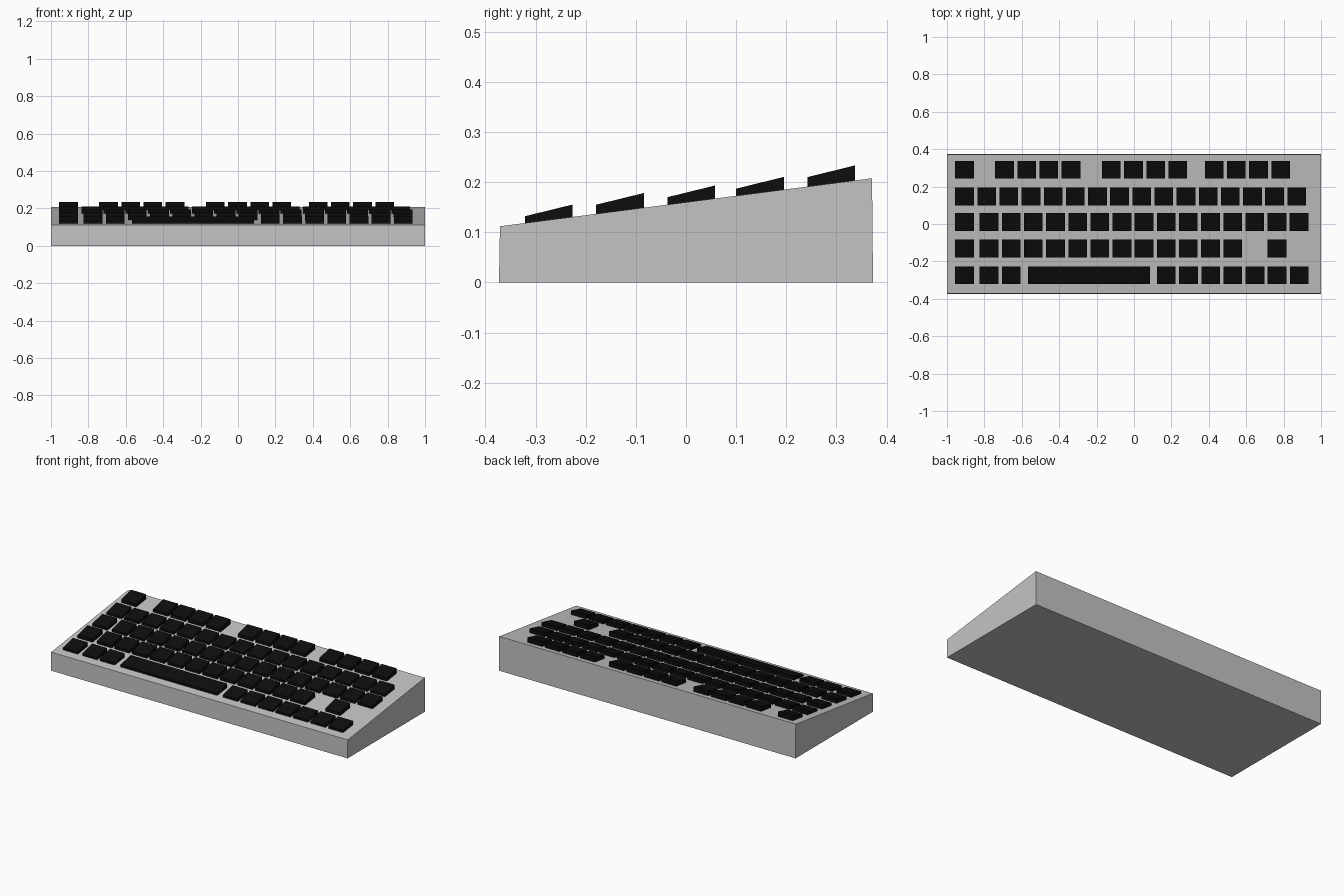
import bpy
import bmesh

if "Cube" in bpy.data.objects:
    bpy.data.objects.remove(bpy.data.objects["Cube"])


def make_material(name, value):
    mat = bpy.data.materials.new(name)
    mat.use_nodes = True
    colour = (value, value, value, 1)
    mat.diffuse_color = colour
    mat.node_tree.nodes["Principled BSDF"].inputs["Base Color"].default_value = colour
    return mat


def add_prism(bm, profile, x0, x1):
    """Extrude a (y, z) side profile from x0 to x1."""
    face = bm.faces.new([bm.verts.new((x0, y, z)) for y, z in profile])
    new = bmesh.ops.extrude_face_region(bm, geom=[face])["geom"]
    moved = [v for v in new if isinstance(v, bmesh.types.BMVert)]
    bmesh.ops.translate(bm, verts=moved, vec=(x1 - x0, 0, 0))


def finish(bm, name, mat):
    bmesh.ops.recalc_face_normals(bm, faces=bm.faces)
    mesh = bpy.data.meshes.new(name)
    bm.to_mesh(mesh)
    bm.free()
    mesh.materials.append(mat)
    obj = bpy.data.objects.new(name, mesh)
    bpy.context.collection.objects.link(obj)
    return obj


def deck_z(y):
    """Height of the sloping case top."""
    return 0.112 + 0.129 * (y + 0.371)


def run(start, count, pitch=0.1184):
    """Left edges of evenly spaced keys."""
    return [start + i * pitch for i in range(count)]


case_grey = make_material("case grey", 0.55)
key_black = make_material("key black", 0.004)

# Wedge-shaped case
bm = bmesh.new()
add_prism(bm, [(-0.373, 0), (0.373, 0), (0.371, deck_z(0.371)), (-0.371, deck_z(-0.371))], -1, 1)
finish(bm, "case", case_grey)

# Key rows: front edge, front top height, key left edges
KEY, DEPTH, RISE = 0.1, 0.095, 0.0233
EDGE = -0.956
SECOND = -0.825
rows = {
    "bottom_row": (-0.321, 0.132, [EDGE] + run(SECOND, 2) + run(0.123, 7)),
    "lower_letter_row": (-0.179, 0.155, [EDGE] + run(SECOND, 12) + [0.715]),
    "home_row": (-0.037, 0.170, [EDGE] + run(SECOND, 15)),
    "number_row": (0.100, 0.187, run(EDGE, 16)),
    "function_row": (0.242, 0.210, [EDGE] + run(-0.742, 4) + run(-0.171, 4) + run(0.379, 4)),
}


def key_profile(y, top):
    back = y + DEPTH
    sink = 0.002
    return [(y, deck_z(y) - sink), (back, deck_z(back) - sink), (back, top + RISE), (y, top)]


for name, (y, top, edges) in rows.items():
    bm = bmesh.new()
    for x in edges:
        add_prism(bm, key_profile(y, top), x, x + KEY)
    finish(bm, name + "_keys", key_black)

# Space bar
bm = bmesh.new()
add_prism(bm, key_profile(*rows["bottom_row"][:2]), -0.566, 0.085)
finish(bm, "space_bar", key_black)
